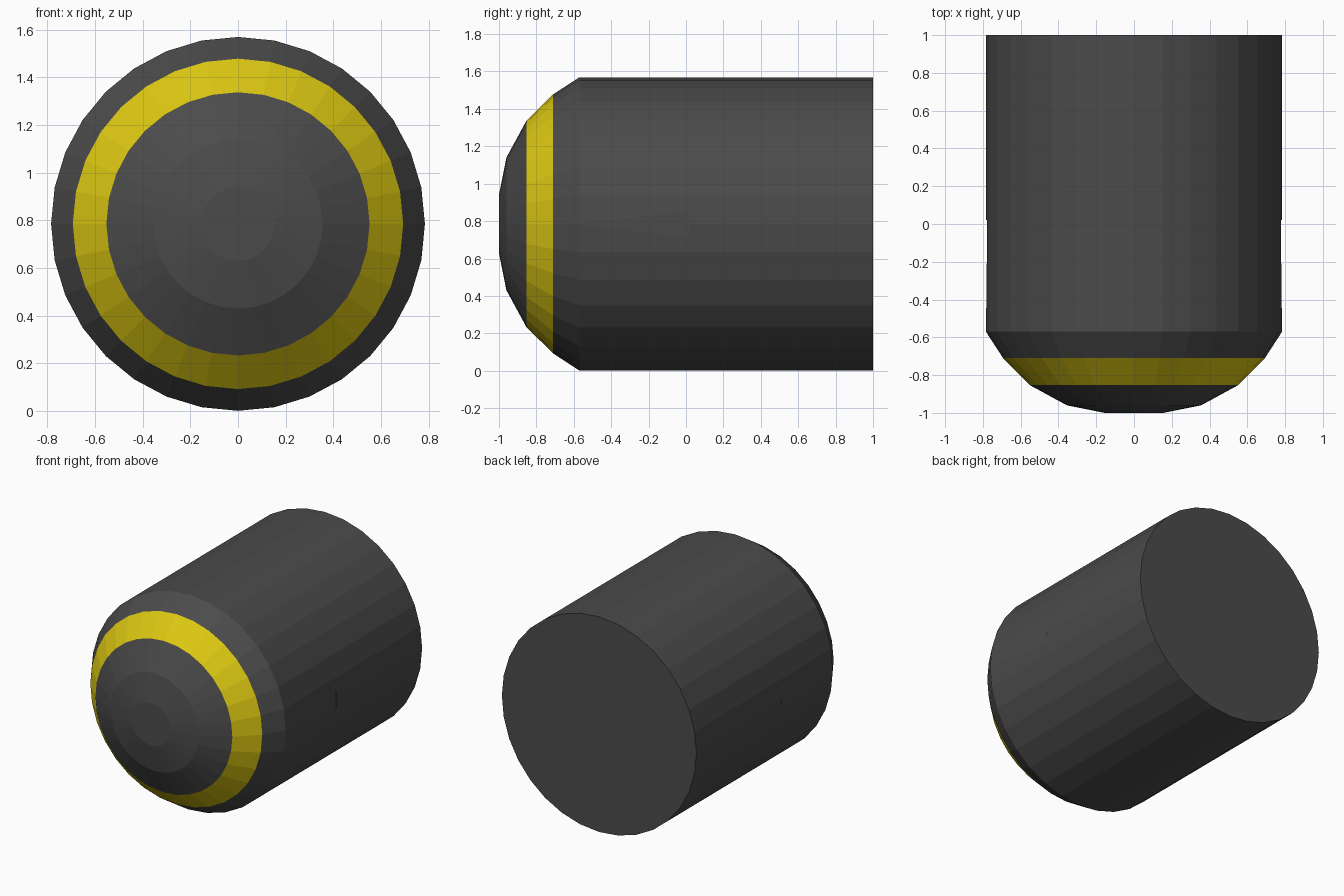
import bpy, bmesh
from math import sin, cos, tau

if "Cube" in bpy.data.objects:
    bpy.data.objects.remove(bpy.data.objects["Cube"])

SIDES, CENTRE_Z = 32, 0.785


def material(name, rgb):
    m = bpy.data.materials.new(name)
    m.diffuse_color = (*rgb, 1)
    m.use_nodes = True
    m.node_tree.nodes["Principled BSDF"].inputs["Base Color"].default_value = m.diffuse_color
    return m


def add_object(name, bm, *mats):
    bmesh.ops.recalc_face_normals(bm, faces=bm.faces)
    me = bpy.data.meshes.new(name)
    bm.to_mesh(me)
    bm.free()
    for m in mats:
        me.materials.append(m)
    ob = bpy.data.objects.new(name, me)
    bpy.context.collection.objects.link(ob)
    return ob


dark = material("dark_casing", (0.07, 0.07, 0.07))
yellow = material("yellow_band", (0.72, 0.58, 0.006))

# Casing: rings (y, radius) lofted from the flat back to the rounded nose
profile = [(1.0, 0.784), (-0.57, 0.784), (-0.71, 0.693),
           (-0.853, 0.552), (-0.96, 0.355), (-1.0, 0.155)]
bm = bmesh.new()
rings = [[bm.verts.new((r * cos(tau * i / SIDES), y, CENTRE_Z + r * sin(tau * i / SIDES)))
          for i in range(SIDES)] for y, r in profile]
for k in range(len(rings) - 1):
    a, b = rings[k], rings[k + 1]
    for i in range(SIDES):
        j = (i + 1) % SIDES
        f = bm.faces.new((a[i], a[j], b[j], b[i]))
        f.material_index = 1 if k == 2 else 0   # painted band on the nose
bm.faces.new(rings[0])
bm.faces.new(rings[-1])
casing = add_object("casing", bm, dark, yellow)

# Shallow tapered notch on each side, cut with a thin wedge
for side, label in ((1, "right"), (-1, "left")):
    bm = bmesh.new()
    outline = [(0.777, 0.02), (0.9, 0.02), (0.9, -0.56), (0.7835, -0.56)]
    face = bm.faces.new([bm.verts.new((side * x, y, CENTRE_Z - 0.15)) for x, y in outline])
    ext = bmesh.ops.extrude_face_region(bm, geom=[face])
    for v in ext["geom"]:
        if isinstance(v, bmesh.types.BMVert):
            v.co.z += 0.3
    cutter = add_object("notch_cutter_" + label, bm, dark)
    cutter.hide_render = True
    mod = casing.modifiers.new("notch_" + label, 'BOOLEAN')
    mod.operation, mod.solver, mod.object = 'DIFFERENCE', 'EXACT', cutter
    bpy.context.view_layer.objects.active = casing
    bpy.ops.object.modifier_apply(modifier=mod.name)
    bpy.data.objects.remove(cutter)
